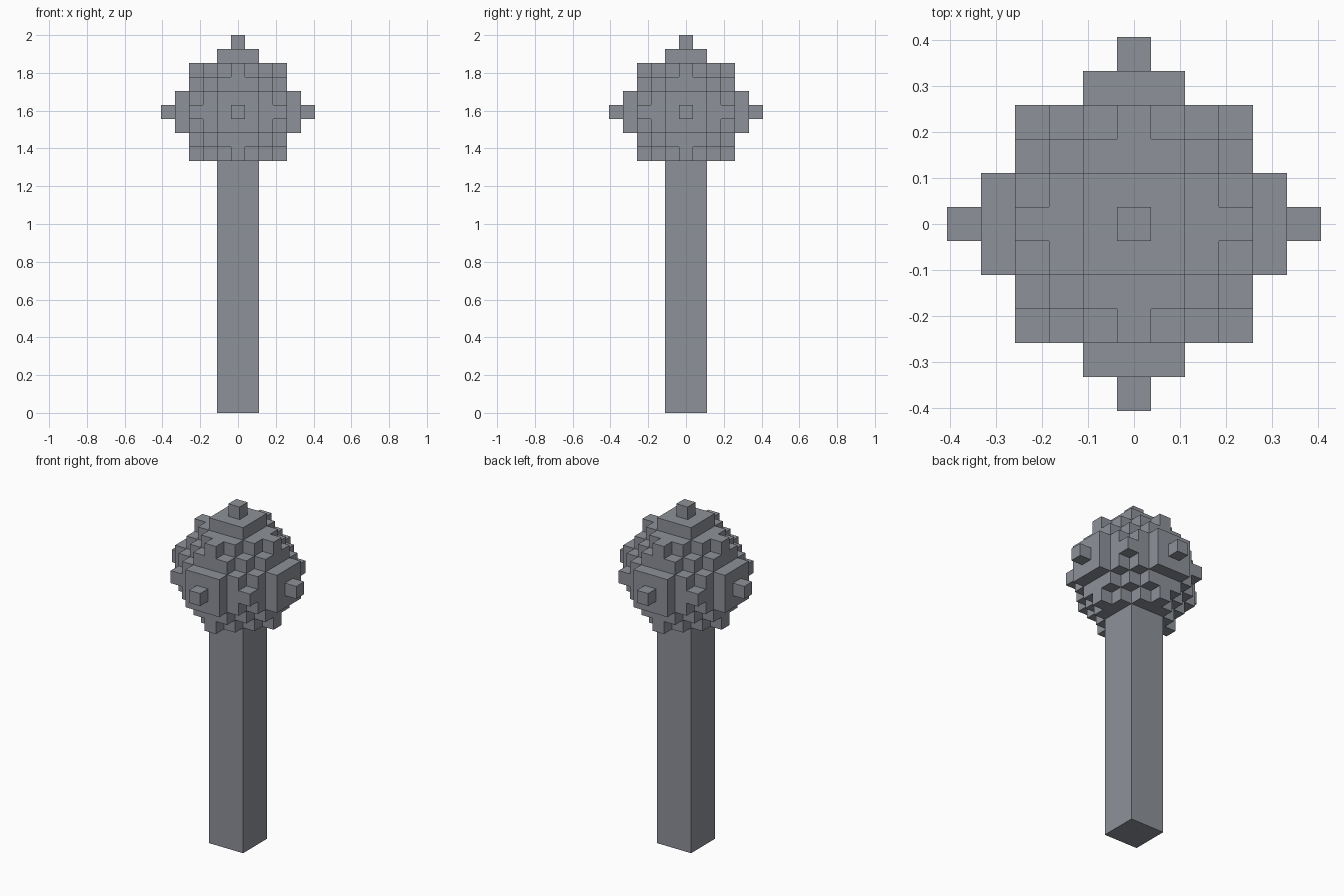
import bpy
import bmesh
from itertools import product
from mathutils import Matrix, Vector

if "Cube" in bpy.data.objects:
    bpy.data.objects.remove(bpy.data.objects["Cube"], do_unlink=True)

UNIT = 2 / 27                 # edge of one block
CENTRE = Vector((0, 0, 21.5))  # middle of the head, in blocks

stone = bpy.data.materials.new("stone_grey")
stone.use_nodes = True
colour = (0.27, 0.285, 0.315, 1)
stone.diffuse_color = colour
stone.node_tree.nodes["Principled BSDF"].inputs["Base Color"].default_value = colour


def finish(name, bm):
    """Scale from blocks to units and turn the bmesh into an object."""
    bmesh.ops.scale(bm, vec=(UNIT,) * 3, verts=bm.verts)
    bmesh.ops.recalc_face_normals(bm, faces=bm.faces)
    mesh = bpy.data.meshes.new(name)
    bm.to_mesh(mesh)
    bm.free()
    mesh.materials.append(stone)
    obj = bpy.data.objects.new(name, mesh)
    bpy.context.collection.objects.link(obj)


def box(name, centre, size):
    bm = bmesh.new()
    matrix = Matrix.Translation(centre) @ Matrix.Diagonal((*size, 1))
    bmesh.ops.create_cube(bm, size=1, matrix=matrix)
    finish(name, bm)


DIRECTIONS = [Vector([s if i == axis else 0 for i in range(3)])
              for axis in range(3) for s in (1, -1)]


# Shaft, up to the underside of the head
box("shaft", (0, 0, 9), (3, 3, 18))

# Head core: stepped octahedron clipped by a cube, outer skin only
cells = {c for c in product(range(-3, 4), repeat=3) if sum(map(abs, c)) <= 6}
bm = bmesh.new()
for cell in cells:
    for d in DIRECTIONS:
        pos = Vector(cell)
        if tuple(int(v) for v in pos + d) in cells:
            continue
        u = Vector((d.y, d.z, d.x))
        v = d.cross(u)
        mid = CENTRE + pos + d / 2
        corners = [mid + (a * u + b * v) / 2
                   for a, b in ((-1, -1), (1, -1), (1, 1), (-1, 1))]
        bm.faces.new([bm.verts.new(p) for p in corners])
bmesh.ops.remove_doubles(bm, verts=bm.verts, dist=0.01)
finish("head_core", bm)

# Raised plate and stud on every side of the head except below
names = ("left", "right", "back", "front", "top")
for side, d in zip(names, DIRECTIONS):
    plate_size = [1 if d[i] else 3 for i in range(3)]
    box(side + "_plate", CENTRE + d * 4, plate_size)
    box(side + "_stud", CENTRE + d * 5, (1, 1, 1))
